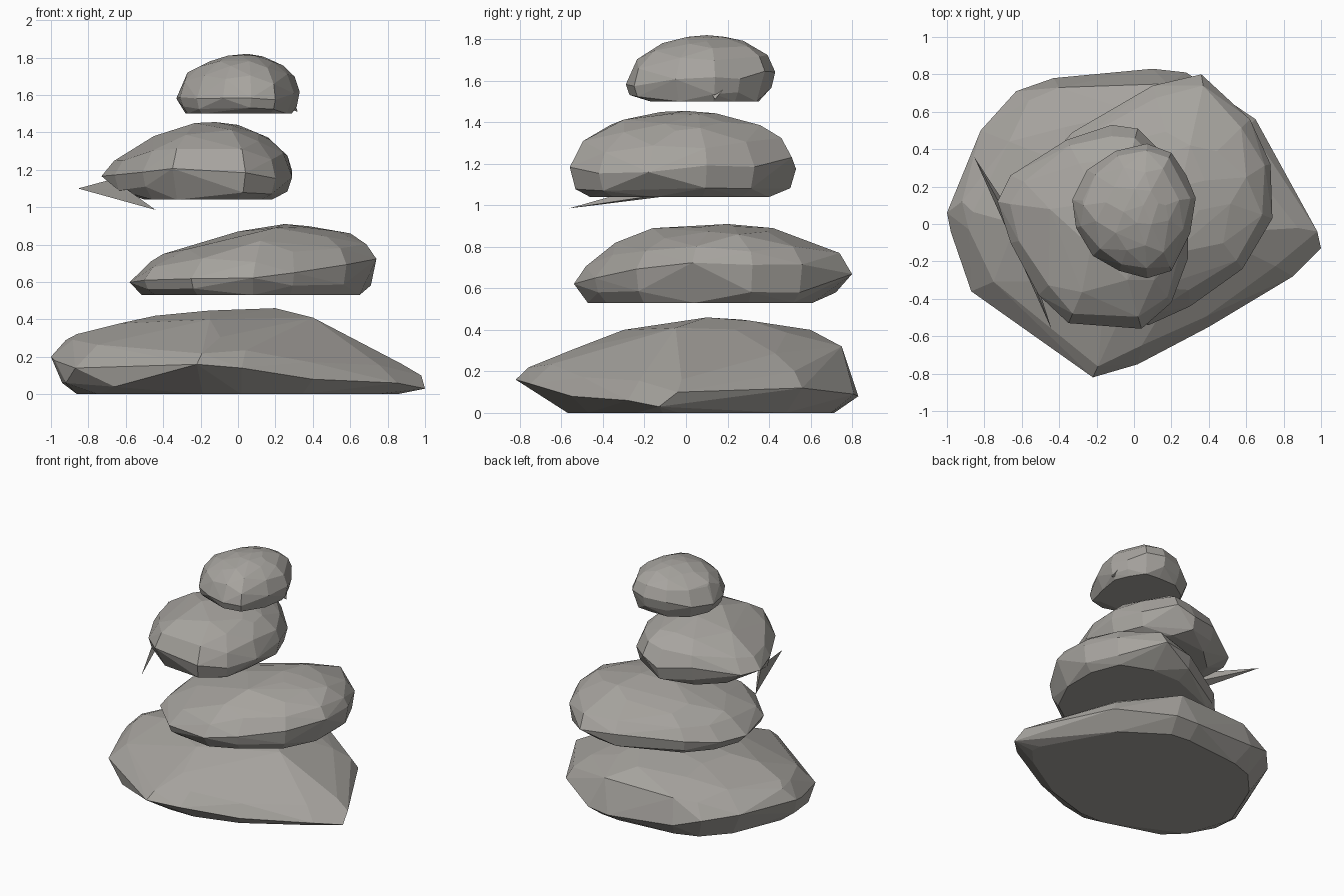
import bpy, bmesh, math, random
from mathutils import Vector

random.seed(7)

stone_grey = bpy.data.materials.new("stone grey")
stone_grey.diffuse_color = (0.385, 0.37, 0.345, 1)


def hull_object(name, points, angle):
    """Faceted solid: the convex hull of the points, near-flat faces merged."""
    bm = bmesh.new()
    for p in points:
        bm.verts.new(p)
    res = bmesh.ops.convex_hull(bm, input=bm.verts[:])
    loose = {v for v in res["geom_interior"] + res["geom_unused"]
             if isinstance(v, bmesh.types.BMVert)}
    loose |= {v for v in bm.verts if not v.link_faces}
    bmesh.ops.delete(bm, geom=list(loose), context="VERTS")
    bmesh.ops.dissolve_limit(bm, angle_limit=math.radians(angle),
                             verts=bm.verts[:], edges=bm.edges[:])
    bmesh.ops.recalc_face_normals(bm, faces=bm.faces[:])
    mesh = bpy.data.meshes.new(name)
    bm.to_mesh(mesh)
    bm.free()
    mesh.materials.append(stone_grey)
    obj = bpy.data.objects.new(name, mesh)
    bpy.context.collection.objects.link(obj)
    return obj


def stone(name, rim, crown, base_z, base_scale, foot, waist=None, bumps=(), rough=0.02):
    """Stone from its widest rim (x, y, z, bulge), domed up to the crown point.
    foot limits the flat underside: (min x, min y, max x, max y)."""
    crown = Vector(crown)
    cx = (min(r[0] for r in rim) + max(r[0] for r in rim)) / 2
    cy = (min(r[1] for r in rim) + max(r[1] for r in rim)) / 2
    pts = [crown, *bumps]
    for i, (x, y, z, bulge) in enumerate(rim):
        z += random.uniform(-rough, rough)
        pts.append((x, y, z))
        # dome: sparser, staggered rings towards the crown
        steps = (0.08, 0.3, 0.72) if i % 2 else (0.13, 0.46)
        for t in steps:
            t += random.uniform(-0.02, 0.02)
            rise = (1 - bulge) * t + bulge * math.sqrt(1 - (1 - t) ** 2)
            pts.append((x + (crown.x - x) * t, y + (crown.y - y) * t,
                        z + (crown.z - z) * rise))
        # flat underside and optional steep lower wall
        bx, by = cx + (x - cx) * base_scale, cy + (y - cy) * base_scale
        pts.append((min(max(bx, foot[0]), foot[2]),
                    min(max(by, foot[1]), foot[3]), base_z))
        if waist and i % 3:
            pts.append((cx + (x - cx) * waist, cy + (y - cy) * waist,
                        base_z + random.uniform(0.25, 0.5) * (z - base_z)))
    return hull_object(name, pts, 4)


# bottom stone: broad, with a pointed front and a tapering right end
stone("bottom_stone", [
    (-1.00, 0.06, 0.20, 1.0), (-0.98, -0.04, 0.18, 1.0), (-0.87, -0.36, 0.14, 0.8),
    (-0.22, -0.82, 0.16, 0.45), (0.02, -0.75, 0.14, 0.5), (0.40, -0.55, 0.08, 0.5),
    (0.85, -0.28, 0.06, 0.25), (1.00, -0.13, 0.03, 0.1), (0.98, -0.04, 0.10, 0.1),
    (0.65, 0.56, 0.12, 0.5), (0.28, 0.81, 0.09, 0.9), (0.10, 0.83, 0.08, 1.0),
    (-0.43, 0.78, 0.12, 1.0), (-0.63, 0.71, 0.18, 1.0), (-0.82, 0.50, 0.20, 1.0),
], (0.2, 0.1, 0.46), 0.0, 0.86, (-0.86, -0.57, 0.85, 0.77), bumps=[
    (0.40, -0.05, 0.41), (0.0, 0.60, 0.40), (0.18, 0.75, 0.32), (-0.40, 0.73, 0.31),
    (-0.15, -0.30, 0.40), (-0.94, 0.0, 0.06), (-0.92, -0.2, 0.06),
    (-0.66, -0.49, 0.04), (-0.45, -0.63, 0.12), (-0.92, 0.12, 0.29)], rough=0.0)

# second stone: leans to the back right
stone("second_stone", [
    (-0.58, 0.08, 0.60, 0.6), (-0.50, -0.25, 0.61, 0.6), (-0.25, -0.50, 0.61, 0.7),
    (0.08, -0.54, 0.62, 0.7), (0.30, -0.44, 0.65, 0.8), (0.58, -0.24, 0.69, 0.9),
    (0.74, 0.03, 0.72, 0.9), (0.73, 0.32, 0.72, 0.9), (0.62, 0.56, 0.72, 0.9),
    (0.36, 0.80, 0.67, 0.6), (0.10, 0.74, 0.67, 0.6), (-0.33, 0.49, 0.63, 0.6),
    (-0.50, 0.30, 0.61, 0.6),
], (0.25, 0.2, 0.91), 0.53, 0.90, (-0.52, -0.55, 0.65, 0.61), 0.97, [
    (-0.40, 0.10, 0.75), (0.0, 0.12, 0.87), (0.12, -0.34, 0.82), (0.2, -0.16, 0.89),
    (0.30, 0.42, 0.89), (0.37, 0.74, 0.77), (0.60, 0.25, 0.86), (-0.2, 0.25, 0.81)], 0.01)

# third stone: rounder, leans to the left
stone("third_stone", [
    (-0.73, 0.12, 1.18, 0.5), (-0.66, -0.10, 1.18, 0.6), (-0.51, -0.38, 1.18, 0.8),
    (-0.35, -0.53, 1.19, 1.0), (0.04, -0.56, 1.19, 1.0), (0.20, -0.42, 1.18, 0.9),
    (0.29, -0.18, 1.19, 0.9), (0.29, 0.10, 1.20, 0.9), (0.20, 0.33, 1.20, 0.9),
    (0.02, 0.51, 1.21, 0.95), (-0.12, 0.53, 1.20, 0.95), (-0.36, 0.45, 1.19, 0.9),
    (-0.66, 0.26, 1.18, 0.6),
], (-0.12, 0.0, 1.455), 1.04, 0.82, (-0.50, -0.47, 0.18, 0.40), 0.95, [
    (-0.23, -0.12, 1.45), (0.0, 0.06, 1.44), (0.17, -0.05, 1.36),
    (-0.45, 0.08, 1.38), (-0.60, 0.10, 1.28), (-0.15, 0.34, 1.39)], 0.03)

# thin splinter on the left of the third stone
hull_object("stone_splinter", [
    (-0.855, 0.36, 1.10), (-0.44, -0.565, 0.985), (-0.67, 0.02, 1.15),
    (-0.62, 0.0, 1.07), (-0.62, -0.12, 1.10)], 0.5)

# top stone: small pebble
stone("top_stone", [
    (-0.33, 0.13, 1.58, 0.95), (-0.31, -0.02, 1.58, 1.0), (-0.22, -0.17, 1.58, 1.0),
    (-0.08, -0.25, 1.57, 1.0), (0.07, -0.29, 1.57, 1.0), (0.20, -0.25, 1.58, 1.0),
    (0.30, -0.05, 1.60, 0.9), (0.33, 0.14, 1.60, 0.9), (0.28, 0.26, 1.62, 0.9),
    (0.20, 0.38, 1.63, 0.95), (0.07, 0.43, 1.63, 1.0), (-0.10, 0.39, 1.62, 1.0),
    (-0.25, 0.29, 1.60, 0.95),
], (0.05, 0.1, 1.82), 1.5, 0.87, (-0.28, -0.17, 0.29, 0.35), 0.95,
    [(-0.27, 0.1, 1.72), (0.17, 0.1, 1.79), (0.0, 0.28, 1.78)], 0.02)

# small chip at the right of the top stone
hull_object("stone_chip", [
    (0.29, 0.10, 1.57), (0.30, 0.18, 1.56), (0.32, 0.14, 1.51), (0.25, 0.14, 1.53)], 0.5)
